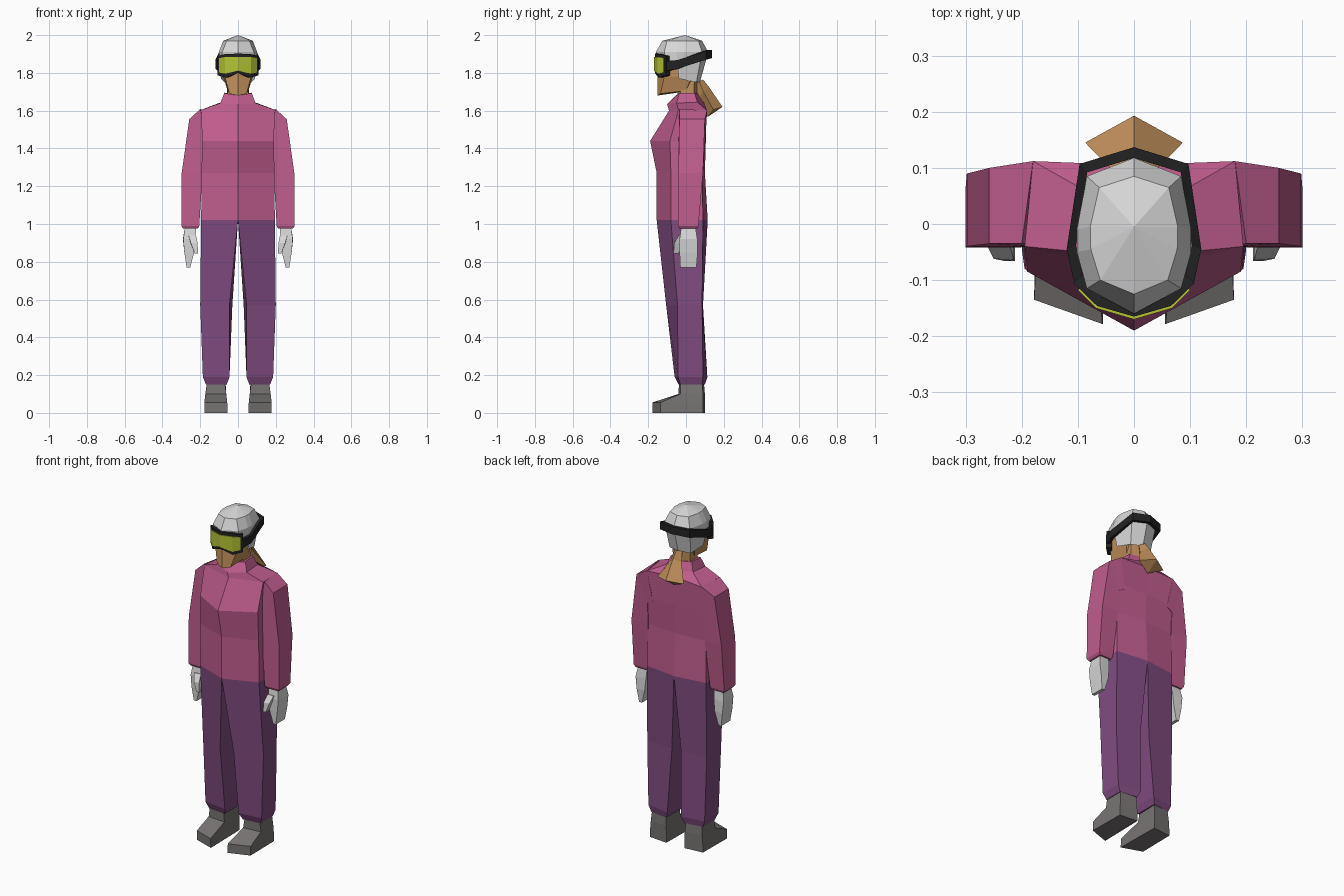
import bpy, bmesh


def material(name, r, g, b):
    m = bpy.data.materials.new(name)
    m.diffuse_color = (r, g, b, 1)
    return m


PINK = material("pink jacket", .53, .11, .27)
PURPLE = material("purple trousers", .22, .072, .22)
WHITE = material("light grey", .68, .68, .68)
BOOT = material("boot grey", .185, .175, .17)
BLACK = material("black", .016, .016, .017)
LENS = material("yellow green lens", .46, .55, .035)
TAN = material("tan", .54, .28, .108)


def loft(name, rings, mat, closed=False, start=True, end=True):
    """Skin one half (+x) from rings of points, then mirror it across x = 0."""
    bm = bmesh.new()
    rows = [[bm.verts.new(p) for p in ring] for ring in rings]
    n = len(rows[0])
    for a, b in zip(rows, rows[1:]):
        for i in range(n if closed else n - 1):
            j = (i + 1) % n
            bm.faces.new((a[i], a[j], b[j], b[i]))
    if start:
        bm.faces.new(rows[0][::-1])
    if end:
        bm.faces.new(rows[-1])
    bmesh.ops.mirror(bm, geom=bm.verts[:] + bm.edges[:] + bm.faces[:],
                     axis='X', merge_dist=.0005)
    bmesh.ops.remove_doubles(bm, verts=bm.verts[:], dist=.0005)
    bmesh.ops.recalc_face_normals(bm, faces=bm.faces[:])
    me = bpy.data.meshes.new(name)
    bm.to_mesh(me)
    bm.free()
    me.materials.append(mat)
    ob = bpy.data.objects.new(name, me)
    bpy.context.collection.objects.link(ob)
    return ob


def level(z, *pts):
    """Flat ring of (x, y) points at height z."""
    return [(x, y, z) for x, y in pts]


def band(name, path, s, mat, end=False):
    """Strip with thickness along (x, y, low, high) points."""
    rings = [[(x, y, hi), (x, y, lo), (x * s, y * s, lo), (x * s, y * s, hi)]
             for x, y, lo, hi in path]
    return loft(name, rings, mat, True, False, end)


# Jacket body with collar
loft("jacket_body", [
    level(1.02, (0, -.155), (.195, -.08), (.195, .09), (0, .115)),
    level(1.27, (0, -.155), (.193, -.08), (.193, .085), (0, .1)),
    level(1.44, (0, -.19), (.19, -.085), (.187, .1), (0, .105)),
    [(0, -.09, 1.6), (.195, -.04, 1.605), (.18, .112, 1.6), (0, .105, 1.61)],
    [(0, -.1, 1.635), (.093, -.05, 1.64), (.088, .06, 1.645), (0, .092, 1.65)],
    [(0, -.055, 1.68), (.073, -.035, 1.693), (.07, .045, 1.695), (0, .065, 1.69)],
], PINK)

# Sleeves
loft("sleeves", [
    [(.2, -.035, 1.608), (.18, .112, 1.602), (.15, .1, 1.42), (.15, -.04, 1.42)],
    [(.258, -.035, 1.555), (.258, .1, 1.555), (.185, .1, 1.4), (.185, -.04, 1.4)],
    level(1.27, (.298, -.04), (.298, .09), (.188, .09), (.188, -.04)),
    level(.99, (.3, -.042), (.3, .066), (.205, .066), (.205, -.042)),
    level(.975, (.29, -.035), (.29, .06), (.212, .06), (.212, -.035)),
], PINK, closed=True)

# Trousers
loft("trousers", [
    level(1.02, (0, -.155), (.195, -.08), (.195, .09), (0, .115)),
    level(.57, (.045, -.105), (.2, -.045), (.197, .085), (.03, .09)),
    level(.19, (.045, -.06), (.186, -.042), (.186, .09), (.045, .113)),
    level(.15, (.06, -.04), (.17, -.03), (.17, .085), (.06, .1)),
], PURPLE, closed=True)

# Boots
loft("boots", [
    level(0, (.055, -.178), (.178, -.135), (.175, .09), (.06, .1)),
    level(.055, (.057, -.178), (.178, -.135), (.174, .09), (.06, .1)),
    level(.1, (.062, -.04), (.173, -.03), (.17, .09), (.062, .1)),
    level(.16, (.07, -.037), (.165, -.03), (.165, .085), (.066, .095)),
], BOOT, closed=True)

# Gloves and thumbs
loft("gloves", [
    level(.985, (.222, -.025), (.28, -.025), (.28, .05), (.222, .05)),
    level(.92, (.225, -.036), (.29, -.034), (.292, .06), (.225, .058)),
    level(.85, (.232, -.034), (.284, -.034), (.284, .062), (.232, .06)),
    level(.77, (.253, -.03), (.272, -.03), (.272, .055), (.253, .055)),
], WHITE, closed=True)
loft("thumbs", [
    level(.94, (.222, -.035), (.262, -.038), (.262, 0), (.222, 0)),
    level(.9, (.214, -.064), (.25, -.062), (.252, -.02), (.216, -.02)),
    level(.845, (.212, -.066), (.23, -.066), (.23, -.038), (.212, -.038)),
], WHITE, closed=True)

# Neck and head
loft("neck", [
    level(1.64, (0, -.045), (.055, -.03), (.055, .04), (0, .055)),
    level(1.78, (0, -.045), (.055, -.03), (.06, .045), (0, .065)),
], TAN)
loft("head", [
    [(0, -.15, 1.68), (.045, -.135, 1.69), (.055, 0, 1.705), (0, .02, 1.705)],
    level(1.78, (0, -.15), (.07, -.115), (.078, .03), (0, .06)),
    level(1.89, (0, -.145), (.075, -.1), (.08, .05), (0, .085)),
], TAN)

# Ponytail, flaring to a blunt end
loft("ponytail", [
    [(0, .09, 1.765), (.025, .07, 1.755), (0, .045, 1.735)],
    [(0, .122, 1.725), (.035, .092, 1.7), (0, .06, 1.655)],
    [(0, .193, 1.62), (.087, .145, 1.605), (0, .115, 1.567)],
], TAN)

# Helmet with ear and nape cover
loft("helmet", [
    [(0, -.15, 1.88), (.085, -.11, 1.86), (.1, -.045, 1.84),
     (.09, -.038, 1.77), (.07, .055, 1.75), (0, .075, 1.755)],
    level(1.91, (0, -.16), (.084, -.115), (.102, -.05), (.102, -.01), (.084, .085), (0, .118)),
    level(1.97, (0, -.125), (.06, -.1), (.077, -.045), (.078, -.005), (.062, .065), (0, .085)),
    [(0, -.005, 2.0)] * 6,
], WHITE, start=False, end=False)

# Goggles: frame, lens plate and strap
band("goggle_frame", [(0, -.165, 1.8, 1.902), (.066, -.146, 1.775, 1.9),
                      (.108, -.105, 1.787, 1.89)], .8, BLACK, end=True)
band("goggle_lens", [(0, -.17, 1.812, 1.885), (.068, -.15, 1.795, 1.885),
                     (.1, -.118, 1.802, 1.878)], .97, LENS, end=True)
band("goggle_strap", [(.106, -.108, 1.81, 1.862), (.12, -.045, 1.822, 1.868),
                      (.097, .107, 1.87, 1.916), (0, .137, 1.878, 1.922)], .86, BLACK)
